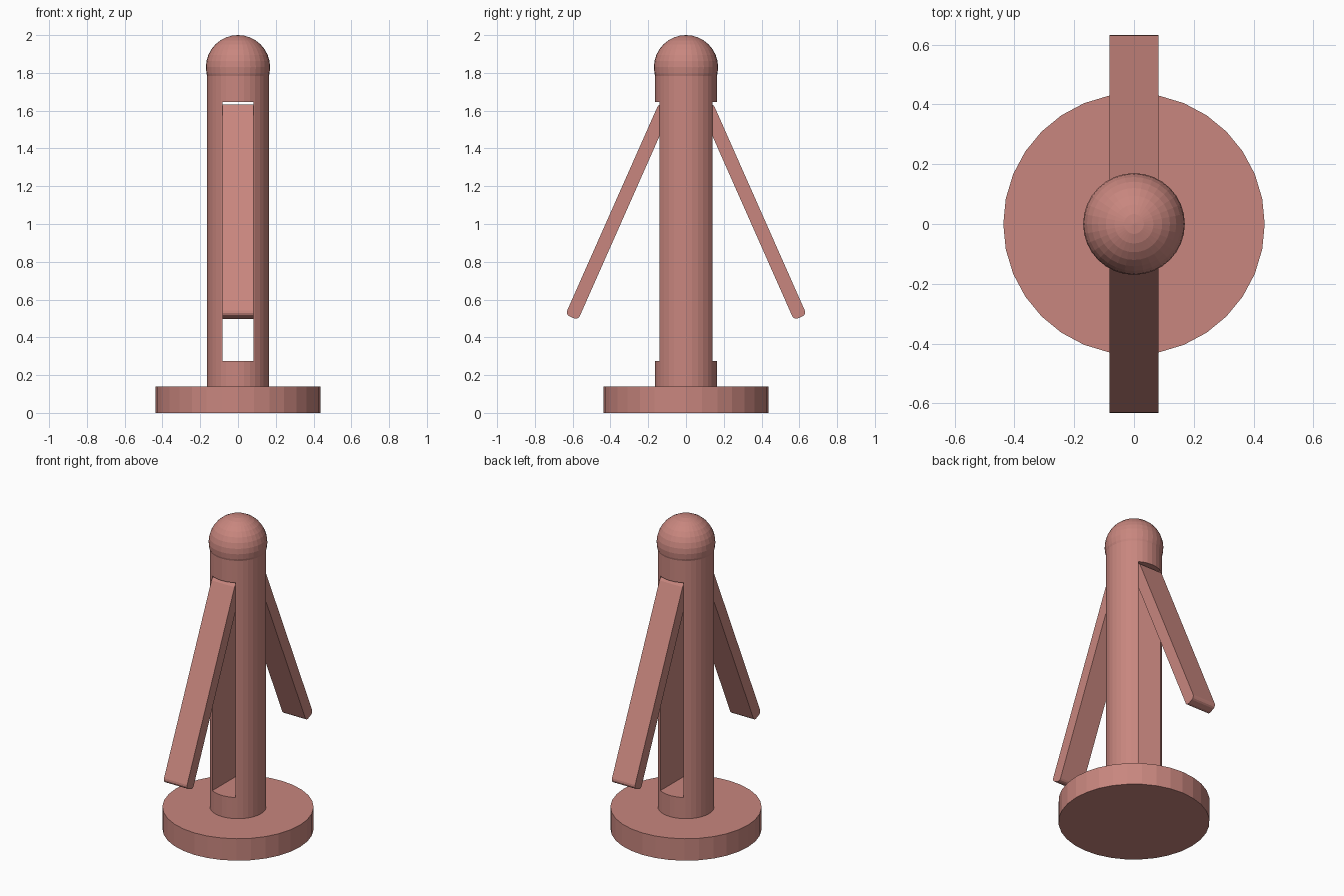
import bpy
from math import atan2, pi

if "Cube" in bpy.data.objects:
    bpy.data.objects.remove(bpy.data.objects["Cube"])

mat = bpy.data.materials.new("dusty_red")
mat.diffuse_color = (0.58, 0.24, 0.21, 1)
mat.use_nodes = True
mat.node_tree.nodes["Principled BSDF"].inputs["Base Color"].default_value = mat.diffuse_color


def finish(name):
    ob = bpy.context.object
    ob.name = name
    ob.data.materials.append(mat)
    return ob


def cylinder(name, radius, z0, z1):
    bpy.ops.mesh.primitive_cylinder_add(vertices=32, radius=radius, depth=z1 - z0,
                                        location=(0, 0, (z0 + z1) / 2))
    return finish(name)


def box(name, size, location, tilt=0):
    bpy.ops.mesh.primitive_cube_add(size=1, location=location)
    ob = finish(name)
    ob.scale = size
    bpy.ops.object.transform_apply(location=False, rotation=False, scale=True)
    ob.rotation_euler.x = tilt
    return ob


# Round foot
cylinder("base", 0.437, 0, 0.14)

# Column with a slot cut right through from front to back
column = cylinder("column", 0.163, 0.14, 1.81)
cutter = box("slot_cutter", (0.164, 1, 1.37), (0, 0, 0.96))
cutter.hide_render = True
cut = column.modifiers.new("slot", 'BOOLEAN')
cut.operation = 'DIFFERENCE'
cut.solver = 'EXACT'
cut.object = cutter
bpy.context.view_layer.objects.active = column
bpy.ops.object.modifier_apply(modifier=cut.name)
bpy.data.objects.remove(cutter)

# Ball on top
bpy.ops.mesh.primitive_uv_sphere_add(segments=32, ring_count=16, radius=0.17,
                                     location=(0, 0, 1.83))
finish("top_ball")

# Two swung-out arms, rounded across both ends
tilt = atan2(0.443, 1)
for name, side in (("front_arm", -1), ("back_arm", 1)):
    arm = box(name, (0.163, 0.073, 1.225), (0, side * 0.357, 1.066), side * tilt)
    weights = arm.data.attributes.new("bevel_weight_edge", 'FLOAT', 'EDGE')
    for edge in arm.data.edges:
        a, b = (arm.data.vertices[i].co for i in edge.vertices)
        weights.data[edge.index].value = 1.0 if abs(a.x - b.x) > 0.01 else 0.0
    bevel = arm.modifiers.new("rounded_ends", 'BEVEL')
    bevel.limit_method = 'WEIGHT'
    bevel.width = 0.022
    bevel.segments = 3
